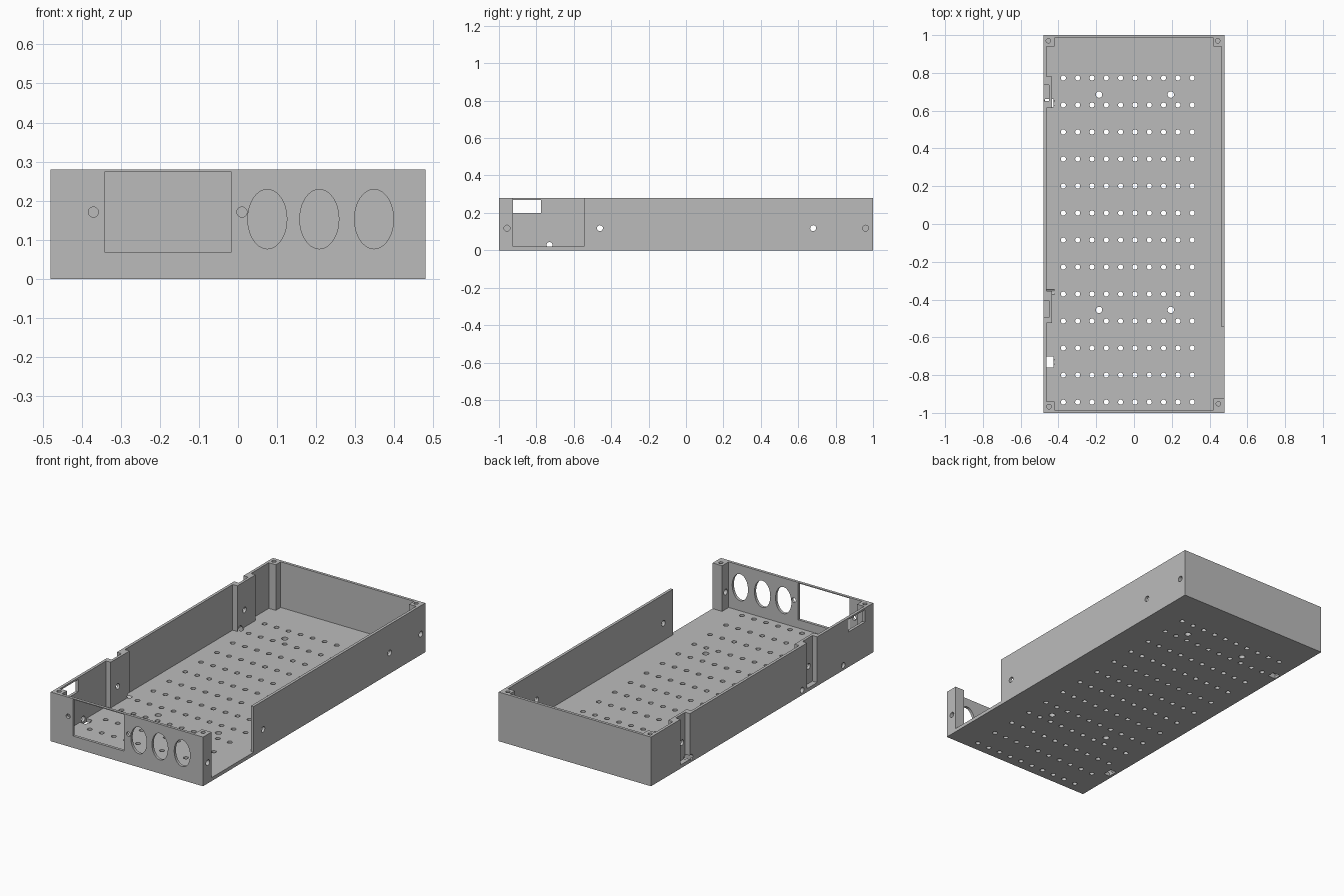
import bpy
import bmesh
from math import radians
from mathutils import Matrix, Vector

if "Cube" in bpy.data.objects:
    bpy.data.objects.remove(bpy.data.objects["Cube"])

X, Y, H = 0.48, 1.0, 0.28       # half width, half length, height
WALL, FLOOR = 0.016, 0.02       # thicknesses

grey = bpy.data.materials.new("plain grey")
grey.use_nodes = True
colour = (0.5, 0.5, 0.5, 1)
grey.diffuse_color = colour
grey.node_tree.nodes["Principled BSDF"].inputs["Base Color"].default_value = colour


def box(bm, lo, hi):
    lo, hi = Vector(lo), Vector(hi)
    m = Matrix.Translation((lo + hi) / 2) @ Matrix.Diagonal((*(hi - lo), 1))
    bmesh.ops.create_cube(bm, size=1, matrix=m)


def rod(bm, centre, axis, length, r, r2=None, sides=24):
    """Round or oval rod along an axis; r2 is its radius along z."""
    turn = Vector((0, 0, 1)).rotation_difference(Vector(axis)).to_matrix().to_4x4()
    stretch = Matrix.Diagonal((1, 1, (r2 or r) / r, 1))
    m = Matrix.Translation(centre) @ stretch @ turn
    bmesh.ops.create_cone(bm, cap_ends=True, segments=sides, radius1=r,
                          radius2=r, depth=length, matrix=m)


def make(name, bm):
    bmesh.ops.recalc_face_normals(bm, faces=bm.faces)
    me = bpy.data.meshes.new(name)
    bm.to_mesh(me)
    bm.free()
    ob = bpy.data.objects.new(name, me)
    bpy.context.collection.objects.link(ob)
    return ob


cutters = []


def cutter(name, bm):
    ob = make(name, bm)
    ob.hide_render = True
    cutters.append(ob)


# Solid block that becomes the open tray
bm = bmesh.new()
box(bm, (-X, -Y, 0), (X, Y, H))
tray = make("tray", bm)
tray.data.materials.append(grey)

# Cavity outline, leaving corner posts and two thickened wall sections
xi, yi, p = X - WALL, Y - WALL, 0.06
xb = -0.435
plan = [(-X + p, -yi), (X - p, -yi), (X - p, -0.925), (xi, -0.925),
        (xi, Y - p), (X - p, Y - p), (X - p, yi), (-X + p, yi),
        (-X + p, Y - p), (-xi, Y - p)]
for top, bottom in ((0.78, 0.615), (-0.355, -0.525)):
    plan += [(-xi, top), (xb, top), (xb, bottom), (-xi, bottom)]
plan += [(-xi, -Y + p), (-X + p, -Y + p)]
bm = bmesh.new()
face = bm.faces.new([bm.verts.new((x, y, FLOOR)) for x, y in plan])
up = bmesh.ops.extrude_face_region(bm, geom=[face])["geom"]
bmesh.ops.translate(bm, vec=(0, 0, H),
                    verts=[v for v in up if isinstance(v, bmesh.types.BMVert)])
cutter("cavity", bm)

# Wall openings: side gap, outer grooves, port, front window and ovals
bm = bmesh.new()
box(bm, (X - 0.03, -0.925, FLOOR), (X + 0.1, -0.545, H + 0.1))
for lo, hi in ((0.65, 0.735), (-0.495, -0.405)):
    box(bm, (-X - 0.1, lo, FLOOR), (-0.45, hi, H + 0.1))
box(bm, (-X - 0.1, -0.925, 0.2), (-X + 0.03, -0.775, 0.27))
box(bm, (-0.34, -Y - 0.1, 0.067), (-0.018, -Y + 0.03, 0.275))
for x in (0.075, 0.208, 0.348):
    rod(bm, (x, -Y, 0.153), (0, 1, 0), 0.08, 0.05, 0.076, 40)
for x in (-0.37, 0.01):
    rod(bm, (x, -Y, 0.171), (0, 1, 0), 0.08, 0.013)
cutter("wall_openings", bm)

# Ventilation grid and four mounting holes in the floor
bm = bmesh.new()
for i in range(10):
    for j in range(13):
        rod(bm, (-0.374 + i * 0.0758, 0.773 - j * 0.143, 0), (0, 0, 1), 0.1, 0.0135, sides=16)
for x in (-0.185, 0.195):
    for y in (0.685, -0.455):
        rod(bm, (x, y, 0), (0, 0, 1), 0.1, 0.017)
cutter("floor_holes", bm)

# Screw holes through the side walls, and low cable holes
bm = bmesh.new()
for y in (0.68, -0.46):
    rod(bm, (0, y, 0.118), (1, 0, 0), 2.2 * X, 0.016)
for y in (0.96, -0.957):
    rod(bm, (X, y, 0.118), (1, 0, 0), 0.16, 0.016)
for y in (0.64, -0.36, -0.73):
    rod(bm, (-X, y, 0.028), (1, 0, 0), 0.12, 0.016)
cutter("side_holes", bm)

# Cable slots in the floor and blind screw holes in the post tops
bm = bmesh.new()
box(bm, (-xi, -0.76, -0.05), (-0.427, -0.702, FLOOR + 0.01))
box(bm, (-0.472, 0.62, -0.05), (-0.425, 0.662, FLOOR + 0.01))
for x, y in ((-0.453, 0.97), (0.443, 0.97), (0.447, -0.952), (-0.45, -0.967)):
    rod(bm, (x, y, H), (0, 0, 1), 0.12, 0.012)
cutter("slots_and_post_holes", bm)

# Cut everything, then drop the cutters
for c in cutters:
    mod = tray.modifiers.new(c.name, "BOOLEAN")
    mod.operation = "DIFFERENCE"
    mod.solver = "EXACT"
    mod.object = c
bpy.context.view_layer.update()
deps = bpy.context.evaluated_depsgraph_get()
result = bpy.data.meshes.new_from_object(tray.evaluated_get(deps))
tray.modifiers.clear()
tray.data = result
for c in cutters:
    bpy.data.objects.remove(c)
result.materials.clear()
result.materials.append(grey)
for f in result.polygons:
    f.material_index = 0

bpy.ops.object.select_all(action="DESELECT")
tray.select_set(True)
bpy.context.view_layer.objects.active = tray
bpy.ops.object.shade_smooth_by_angle(angle=radians(30))
